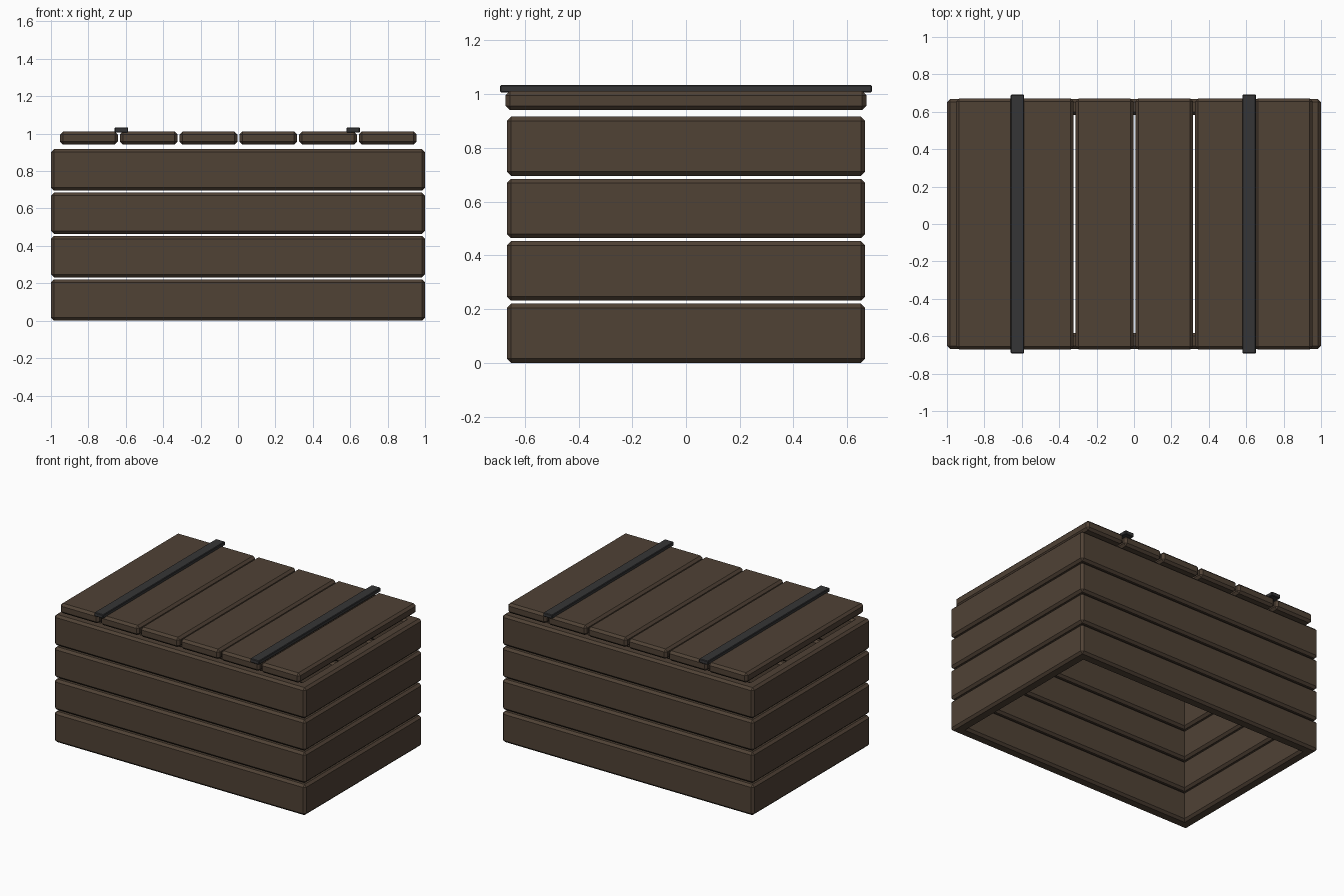
import bpy
import bmesh
from mathutils import Vector

cube = bpy.data.objects.get("Cube")
if cube:
    bpy.data.objects.remove(cube, do_unlink=True)


def make_material(name, rgb):
    mat = bpy.data.materials.new(name)
    mat.use_nodes = True
    mat.diffuse_color = (*rgb, 1)
    bsdf = next(n for n in mat.node_tree.nodes if n.type == "BSDF_PRINCIPLED")
    bsdf.inputs["Base Color"].default_value = (*rgb, 1)
    return mat


wood = make_material("dark brown wood", (0.080, 0.054, 0.036))
iron = make_material("dark grey iron", (0.036, 0.036, 0.037))


def board(name, low, high, mat, chamfer):
    """Box between two corners with all edges chamfered."""
    low, high = Vector(low), Vector(high)
    size, centre = high - low, (low + high) / 2
    bm = bmesh.new()
    bmesh.ops.create_cube(bm, size=1)
    bmesh.ops.scale(bm, vec=size, verts=bm.verts)
    bmesh.ops.bevel(bm, geom=bm.edges[:], offset=chamfer, segments=1,
                    affect="EDGES", profile=0.5)
    mesh = bpy.data.meshes.new(name)
    bm.to_mesh(mesh)
    bm.free()
    mesh.materials.append(mat)
    obj = bpy.data.objects.new(name, mesh)
    obj.location = centre
    bpy.context.collection.objects.link(obj)


HALF_X, HALF_Y = 1.0, 0.667      # outer half sizes of the walls
THICK = 0.085                    # wall board thickness
HEIGHT, PITCH = 0.221, 0.232     # wall board height and spacing
CHAMFER = 0.016

# Four rows of wall boards, open at the bottom
for row in range(4):
    z0, z1 = row * PITCH, row * PITCH + HEIGHT
    for sign, long_name, side_name in ((-1, "front", "right"), (1, "back", "left")):
        ys = sorted((sign * (HALF_Y - THICK), sign * HALF_Y))
        board(f"{long_name}_board_{row + 1}", (-0.95, ys[0], z0),
              (0.95, ys[1], z1), wood, CHAMFER)
        xs = sorted((sign * (HALF_X - THICK), sign * HALF_X))
        board(f"{side_name}_board_{row + 1}", (xs[0], -HALF_Y, z0),
              (xs[1], HALF_Y, z1), wood, CHAMFER)

# Six lid boards
for i in range(6):
    x = 0.002 + (i - 2.5) * 0.3195
    board(f"lid_board_{i + 1}", (x - 0.154, -0.671, 0.941),
          (x + 0.154, 0.671, 1.012), wood, CHAMFER)

# Two iron straps across the lid
for name, x in (("right_strap", -0.623), ("left_strap", 0.616)):
    board(name, (x - 0.036, -0.692, 1.006), (x + 0.036, 0.692, 1.034), iron, 0.004)
